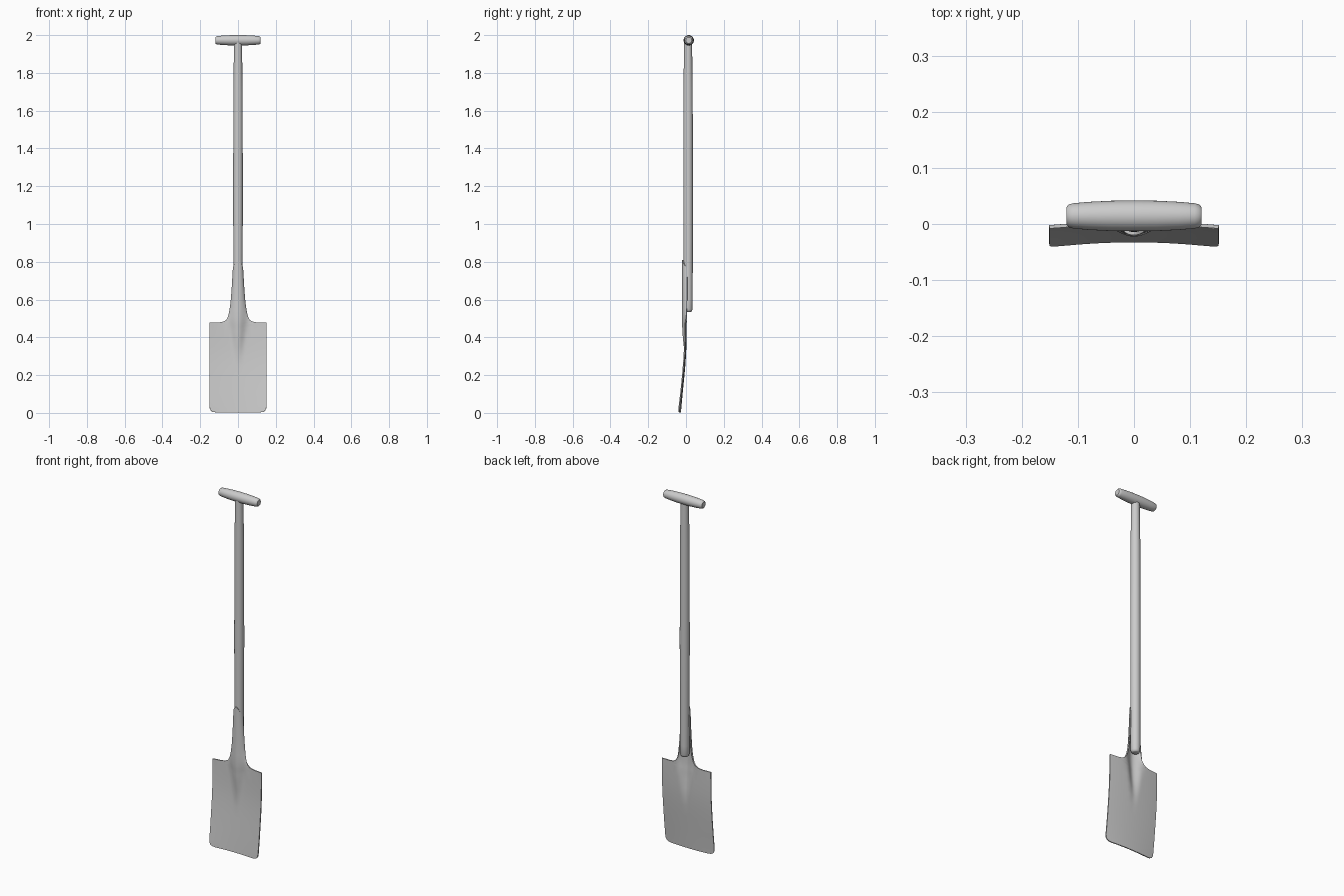
import bpy, bmesh
from math import sin, cos, pi, sqrt


def finish(ob, angle=0.7):
    bpy.ops.object.select_all(action='DESELECT')
    ob.select_set(True)
    bpy.context.view_layer.objects.active = ob
    bpy.ops.object.shade_smooth_by_angle(angle=angle)


def make_object(name, bm):
    bmesh.ops.recalc_face_normals(bm, faces=bm.faces)
    me = bpy.data.meshes.new(name)
    bm.to_mesh(me)
    bm.free()
    ob = bpy.data.objects.new(name, me)
    bpy.context.collection.objects.link(ob)
    return ob


def turned(name, profile, place, n=32):
    """Closed round bar from (position, radius) pairs; place maps local to world."""
    bm = bmesh.new()
    rings = [[bm.verts.new(place(t, r * cos(2 * pi * i / n), r * sin(2 * pi * i / n)))
              for i in range(n)] for t, r in profile]
    for a, b in zip(rings, rings[1:]):
        for i in range(n):
            bm.faces.new((a[i], a[(i + 1) % n], b[(i + 1) % n], b[i]))
    bm.faces.new(rings[0])
    bm.faces.new(rings[-1])
    finish(make_object(name, bm))


# Wooden shaft, rounded at the lower end
turned("shaft", [(0.535, 0.016), (0.538, 0.020), (0.548, 0.0235), (0.60, 0.0245),
                 (1.2, 0.0255), (1.7, 0.0245), (1.97, 0.021)],
       lambda t, a, b: (a, 0.011 + b, t))

# Barrel-shaped cross grip
half = [(0.0, 0.0275), (0.04, 0.027), (0.08, 0.025), (0.108, 0.0225),
        (0.116, 0.0205), (0.12, 0.016)]
turned("grip", [(-t, r) for t, r in half[:0:-1]] + half,
       lambda t, a, b: (t, 0.0145 + a, 1.9725 + b))


def base_y(z):
    """Side profile of the blade sheet."""
    pts = [(0, -0.030), (0.1, -0.021), (0.2, -0.011), (0.28, -0.004), (0.36, 0.0),
           (0.48, 0.002), (0.56, 0.006), (0.62, 0.007), (0.82, 0.007)]
    for (z0, y0), (z1, y1) in zip(pts, pts[1:]):
        if z <= z1:
            return y0 + (y1 - y0) * (z - z0) / (z1 - z0)
    return pts[-1][1]


# half width, edge z, centre z, ridge depth, ridge half width, roundness
rows = [
    (0.024, 0.770, 0.810, 0.024, 0.024, 1),
    (0.027, 0.720, 0.730, 0.024, 0.027, 1),
    (0.031, 0.650, 0.650, 0.024, 0.031, 1),
    (0.036, 0.590, 0.590, 0.024, 0.036, 0.9),
    (0.042, 0.545, 0.545, 0.024, 0.042, 0.7),
    (0.050, 0.512, 0.510, 0.023, 0.050, 0.5),
    (0.060, 0.494, 0.485, 0.021, 0.053, 0.3),
    (0.075, 0.484, 0.467, 0.020, 0.053, 0.2),
    (0.100, 0.479, 0.450, 0.018, 0.052, 0.1),
    (0.151, 0.478, 0.430, 0.017, 0.050, 0),
    (0.151, 0.410, 0.395, 0.014, 0.043, 0),
    (0.151, 0.350, 0.350, 0.008, 0.034, 0),
    (0.151, 0.300, 0.300, 0.002, 0.026, 0),
    (0.151, 0.250, 0.250, 0, 0.025, 0),
    (0.151, 0.190, 0.190, 0, 0.025, 0),
    (0.151, 0.110, 0.110, 0, 0.025, 0),
    (0.151, 0.036, 0.036, 0, 0.025, 0),
    (0.149, 0.022, 0.022, 0, 0.025, 0),
    (0.143, 0.011, 0.012, 0, 0.025, 0),
    (0.133, 0.006, 0.006, 0, 0.025, 0),
    (0.118, 0.003, 0.003, 0, 0.025, 0),
]

# Blade and half-open socket as one sheet, thickened
bm = bmesh.new()
N = 32
grid = []
for w, ze, zc, d, rw, m in rows:
    line = []
    for i in range(N + 1):
        u = 2 * i / N - 1
        s = abs(u)
        flat = u * (0.55 + 0.45 * s)
        x = w * (m * sin(u * pi / 2) + (1 - m) * flat)
        z = zc + (ze - zc) * s * s * (3 - 2 * s)
        t = min(1, abs(x) / rw)
        ridge = m * sqrt(max(0, 1 - t * t)) + (1 - m) * 0.5 * (1 + cos(pi * t))
        dish = (0.007 + 0.002 * (z < 0.1)) * (x / 0.15) ** 2
        line.append(bm.verts.new((x, base_y(z) - d * ridge - dish, z)))
    grid.append(line)
for a, b in zip(grid, grid[1:]):
    for i in range(N):
        bm.faces.new((a[i], a[i + 1], b[i + 1], b[i]))
blade = make_object("blade", bm)
mod = blade.modifiers.new("thickness", 'SOLIDIFY')
mod.thickness = 0.006
mod.offset = 0
finish(blade)
bpy.ops.object.modifier_apply(modifier="thickness")
finish(blade)
